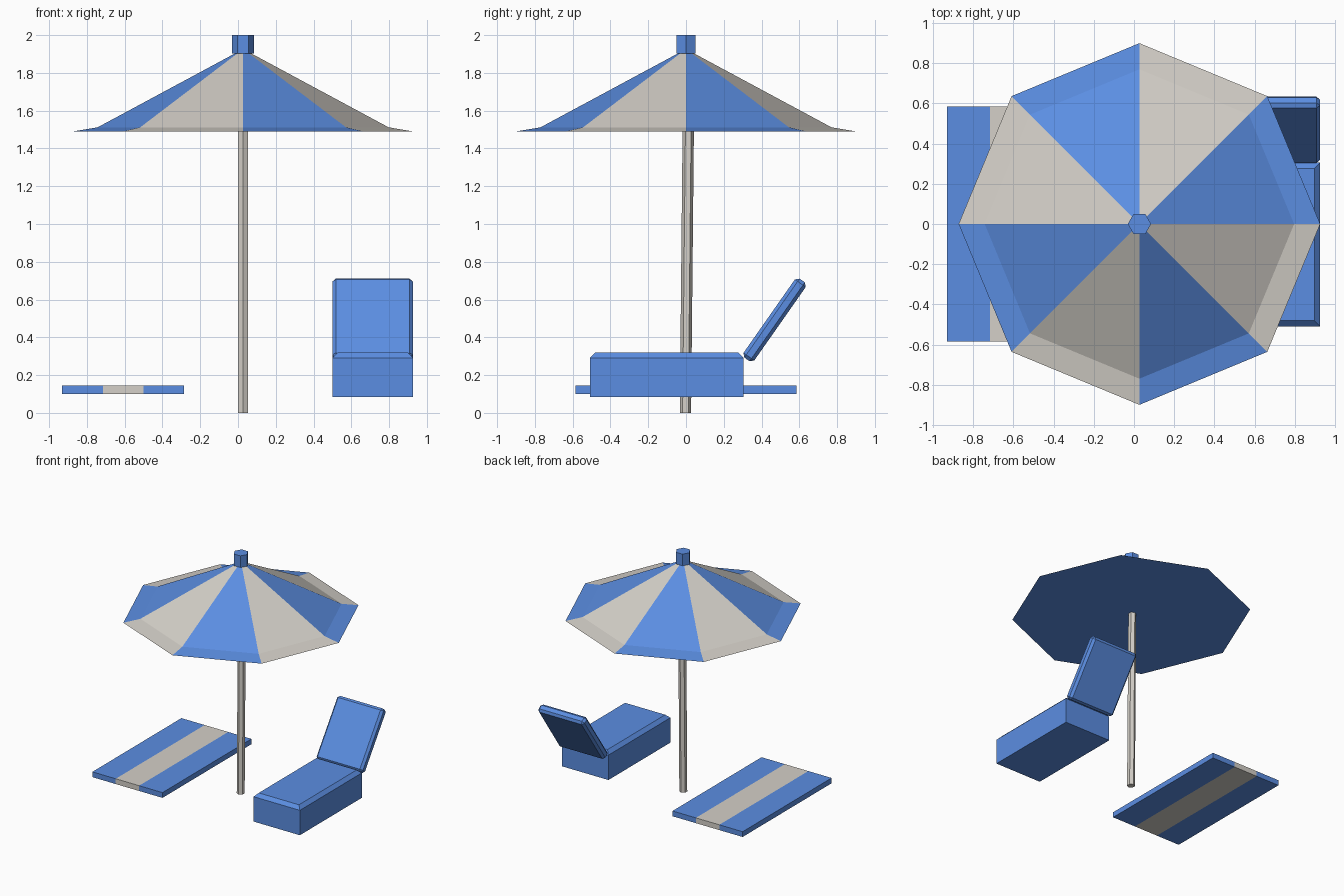
import bpy, bmesh, math
from mathutils import Matrix, Vector

cube = bpy.data.objects.get("Cube")
if cube:
    bpy.data.objects.remove(cube, do_unlink=True)


def material(name, rgb):
    mat = bpy.data.materials.new(name)
    mat.use_nodes = True
    mat.diffuse_color = (*rgb, 1)
    mat.node_tree.nodes["Principled BSDF"].inputs["Base Color"].default_value = (*rgb, 1)
    return mat


blue = material("beach blue", (0.105, 0.27, 0.76))
white = material("warm white", (0.66, 0.63, 0.58))


def finish(name, bm, *mats):
    bmesh.ops.recalc_face_normals(bm, faces=bm.faces)
    mesh = bpy.data.meshes.new(name)
    bm.to_mesh(mesh)
    bm.free()
    for mat in mats:
        mesh.materials.append(mat)
    obj = bpy.data.objects.new(name, mesh)
    bpy.context.collection.objects.link(obj)
    return obj


def box(size):
    bm = bmesh.new()
    bmesh.ops.create_cube(bm, size=1)
    bmesh.ops.scale(bm, vec=size, verts=bm.verts)
    return bm


def chamfer(bm, edges, width):
    bmesh.ops.bevel(bm, geom=edges, offset=width, segments=1, affect='EDGES')


def prism(name, radius, base, top, turn, mat):
    """Hexagonal prism between two points, with level ends."""
    bm = bmesh.new()
    rings = []
    for centre in (base, top):
        angles = [turn + i * math.tau / 6 for i in range(6)]
        rings.append([bm.verts.new(Vector(centre) + radius * Vector((math.cos(a), math.sin(a), 0)))
                      for a in angles])
        bm.faces.new(rings[-1])
    for i in range(6):
        j = (i + 1) % 6
        bm.faces.new((rings[0][i], rings[0][j], rings[1][j], rings[1][i]))
    return finish(name, bm, mat)


# Parasol canopy: eight alternating panels, flared rim, closed underside
AXIS = 0.027
bm = bmesh.new()
rings = []
for radius, z in ((0.9, 1.49), (0.77, 1.512), (0.03, 1.91)):
    rings.append([bm.verts.new((AXIS + radius * math.cos(i * math.tau / 8),
                                radius * math.sin(i * math.tau / 8), z)) for i in range(8)])
bm.faces.new(rings[0])
bm.faces.new(rings[2])
for low, high in zip(rings, rings[1:]):
    for i in range(8):
        j = (i + 1) % 8
        face = bm.faces.new((low[i], low[j], high[j], high[i]))
        face.material_index = i % 2
finish("parasol_canopy", bm, blue, white)

# Pole leans very slightly; cap sits on the canopy
prism("parasol_pole", 0.03, (AXIS, -0.003, 0), (AXIS, 0.012, 1.51), math.pi / 6, white)
prism("parasol_cap", 0.058, (AXIS, 0, 1.903), (AXIS, 0, 2.0), 0, blue)

# Lounger seat: block with a chamfered top rim
bm = box((0.426, 0.815, 0.235))
chamfer(bm, [e for e in bm.edges if all(v.co.z > 0 for v in e.verts)], 0.028)
seat = finish("lounger_seat", bm, blue)
seat.location = (0.713, -0.102, 0.202)

# Lounger backrest: reclined cushion chamfered all round
bm = box((0.426, 0.51, 0.07))
chamfer(bm, bm.edges[:], 0.018)
bmesh.ops.rotate(bm, verts=bm.verts, matrix=Matrix.Rotation(math.radians(55), 3, 'X'))
backrest = finish("lounger_backrest", bm, blue)
backrest.location = (0.713, 0.469, 0.492)

# Towel: slab cut lengthwise, middle strip white
bm = box((0.645, 1.17, 0.044))
for x in (-0.108, 0.108):
    bmesh.ops.bisect_plane(bm, geom=bm.verts[:] + bm.edges[:] + bm.faces[:],
                           plane_co=(x, 0, 0), plane_no=(1, 0, 0))
for face in bm.faces:
    face.material_index = int(abs(face.calc_center_median().x) < 0.1)
towel = finish("towel", bm, blue, white)
towel.location = (-0.608, 0, 0.122)
